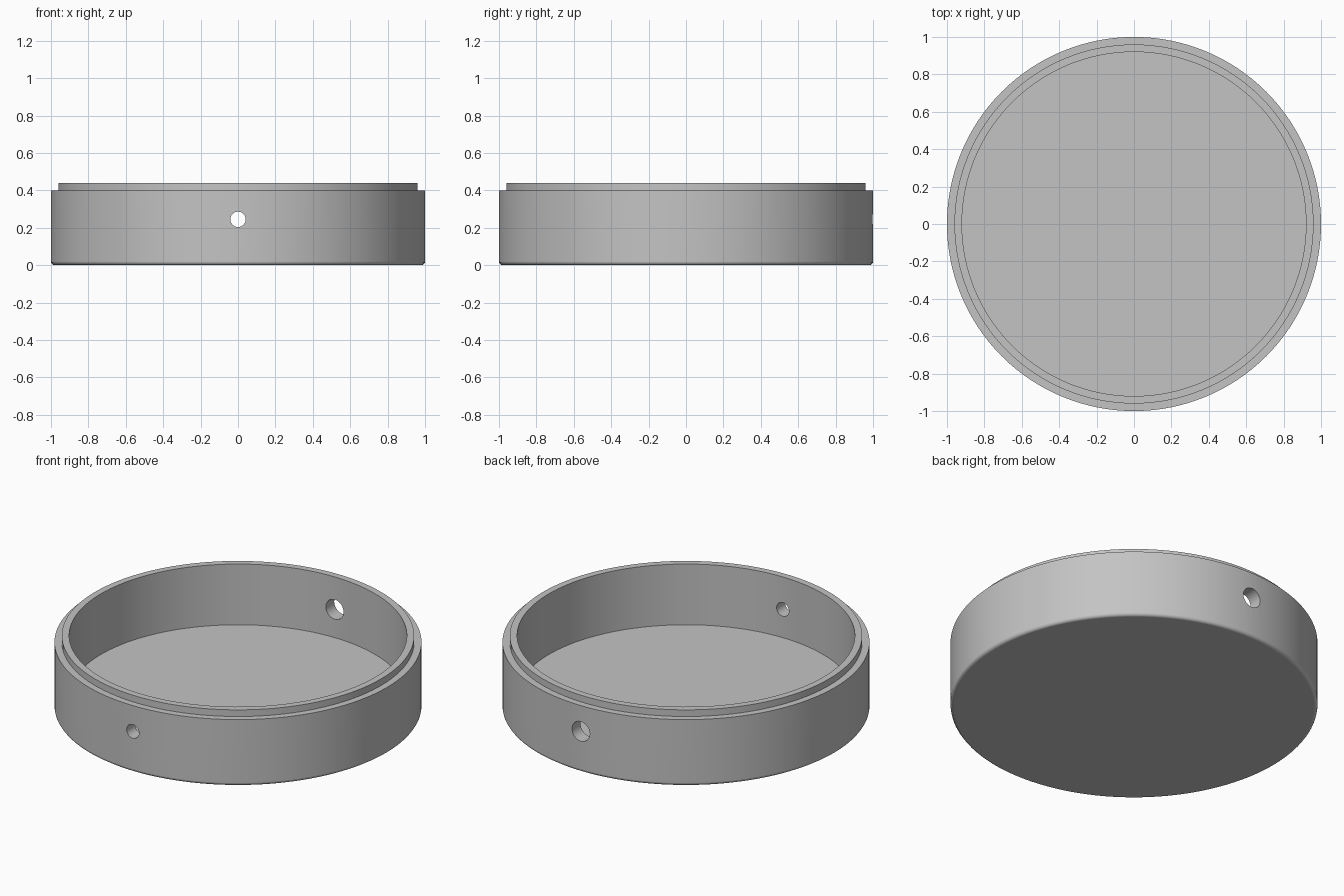
import bpy
import bmesh
from math import sin, cos, pi, radians
from mathutils import Matrix

cube = bpy.data.objects.get("Cube")
if cube:
    bpy.data.objects.remove(cube, do_unlink=True)

SEGMENTS = 128
OUTER, LIP, INNER = 1.0, 0.96, 0.92
SHOULDER_Z, TOP_Z, FLOOR_Z = 0.40, 0.44, 0.075
FILLET = 0.02
HOLE_Z = 0.245

grey = bpy.data.materials.new("plain grey")
grey.use_nodes = True
colour = (0.55, 0.55, 0.55, 1)
grey.diffuse_color = colour
grey.node_tree.nodes["Principled BSDF"].inputs["Base Color"].default_value = colour


def make_object(name, bm):
    bmesh.ops.recalc_face_normals(bm, faces=bm.faces)
    mesh = bpy.data.meshes.new(name)
    bm.to_mesh(mesh)
    bm.free()
    mesh.materials.append(grey)
    obj = bpy.data.objects.new(name, mesh)
    bpy.context.collection.objects.link(obj)
    return obj


def lathe(name, profile):
    """Turn an (r, z) profile round z and cap both open ends."""
    bm = bmesh.new()
    rings = []
    for r, z in profile:
        rings.append([bm.verts.new((r * cos(2 * pi * i / SEGMENTS),
                                    r * sin(2 * pi * i / SEGMENTS), z))
                      for i in range(SEGMENTS)])
    for low, high in zip(rings, rings[1:]):
        for i in range(SEGMENTS):
            j = (i + 1) % SEGMENTS
            bm.faces.new((low[i], low[j], high[j], high[i]))
    bm.faces.new(rings[0])
    bm.faces.new(rings[-1])
    return make_object(name, bm)


def hole_cutter(name, radius, y):
    bm = bmesh.new()
    bmesh.ops.create_cone(bm, cap_ends=True, segments=48, radius1=radius,
                          radius2=radius, depth=0.4,
                          matrix=Matrix.Translation((0, y, HOLE_Z))
                          @ Matrix.Rotation(radians(90), 4, "X"))
    cutter = make_object(name, bm)
    cutter.hide_render = True
    return cutter


# Round tray: filleted base, stepped rim, straight inner wall, flat floor
fillet = [(OUTER - FILLET + FILLET * sin(a), FILLET - FILLET * cos(a))
          for a in (i * pi / 8 for i in range(5))]
tray = lathe("round_tray", fillet + [
    (OUTER, SHOULDER_Z), (LIP, SHOULDER_Z), (LIP, TOP_Z),
    (INNER, TOP_Z), (INNER, FLOOR_Z)])

# Small front hole and larger back hole through the wall
for name, radius, y in (("front_hole", 0.041, -0.96), ("back_hole", 0.059, 0.96)):
    cutter = hole_cutter(name, radius, y)
    cut = tray.modifiers.new(name, "BOOLEAN")
    cut.operation = "DIFFERENCE"
    cut.solver = "EXACT"
    cut.object = cutter
    bpy.context.view_layer.objects.active = tray
    bpy.ops.object.modifier_apply(modifier=name)
    bpy.data.objects.remove(cutter, do_unlink=True)

# Smooth walls, crisp rims, even shading on the large flat faces
bpy.ops.object.select_all(action="DESELECT")
tray.select_set(True)
bpy.context.view_layer.objects.active = tray
bpy.ops.object.shade_smooth_by_angle(angle=radians(30))
weighted = tray.modifiers.new("even_shading", "WEIGHTED_NORMAL")
weighted.keep_sharp = True
